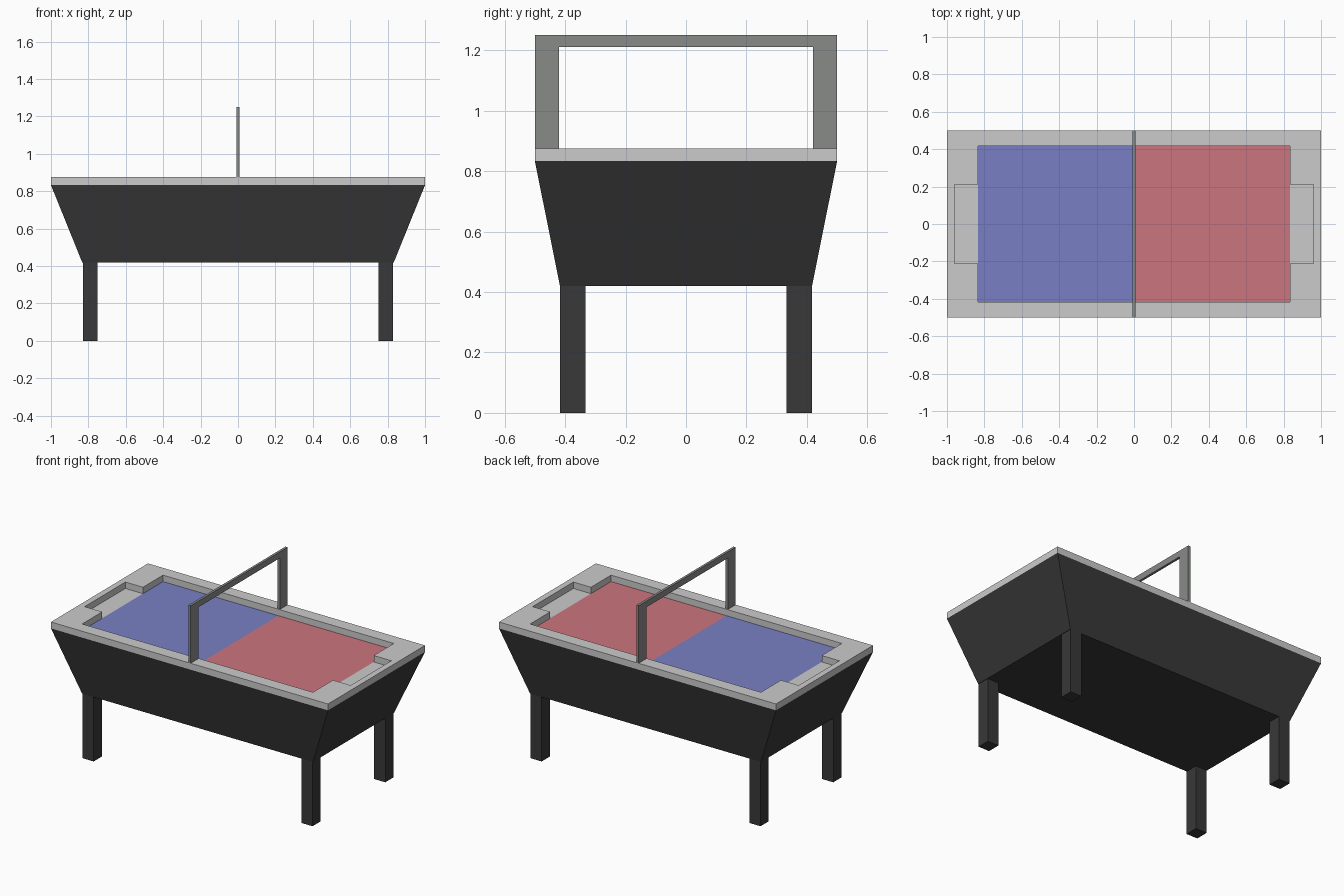
import bpy, bmesh

if "Cube" in bpy.data.objects:
    bpy.data.objects.remove(bpy.data.objects["Cube"])


def material(name, rgb):
    m = bpy.data.materials.new(name)
    m.diffuse_color = (*rgb, 1)
    m.use_nodes = True
    m.node_tree.nodes["Principled BSDF"].inputs["Base Color"].default_value = m.diffuse_color
    return m


BLACK = material("charcoal", (0.04, 0.04, 0.04))
LIGHT = material("light grey", (0.60, 0.60, 0.60))
GREY = material("mid grey", (0.25, 0.26, 0.25))
BLUE = material("blue", (0.19, 0.215, 0.55))
RED = material("red", (0.60, 0.178, 0.205))


def finish(name, bm, mat):
    bmesh.ops.recalc_face_normals(bm, faces=bm.faces)
    me = bpy.data.meshes.new(name)
    bm.to_mesh(me)
    bm.free()
    me.materials.append(mat)
    ob = bpy.data.objects.new(name, me)
    bpy.context.collection.objects.link(ob)
    return ob


def box(name, lo, hi, mat, flare=(1, 1), open_top=False):
    """Box between two corners; flare scales the top outline."""
    bm = bmesh.new()
    bmesh.ops.create_cube(bm, size=1)
    for v in bm.verts:
        top = v.co.z > 0
        v.co = [h if c > 0 else l for c, l, h in zip(v.co, lo, hi)]
        if top:
            v.co.x *= flare[0]
            v.co.y *= flare[1]
    if open_top:
        bm.faces.ensure_lookup_table()
        lid = max(bm.faces, key=lambda f: f.calc_center_median().z)
        bmesh.ops.delete(bm, geom=[lid], context='FACES_ONLY')
    return finish(name, bm, mat)


def extrude(name, faces, vec, mat):
    """Extrude flat polygons (lists of points) along vec into one solid."""
    bm = bmesh.new()
    for pts in faces:
        bm.faces.new([bm.verts.new(p) for p in pts])
    bmesh.ops.remove_doubles(bm, verts=bm.verts, dist=1e-5)
    res = bmesh.ops.extrude_face_region(bm, geom=bm.faces[:], use_keep_orig=True)
    bmesh.ops.translate(bm, vec=vec,
                        verts=[g for g in res["geom"] if isinstance(g, bmesh.types.BMVert)])
    return finish(name, bm, mat)


LEG, DECK, TOP = 0.42, 0.833, 0.875   # heights of underside, playfield, rim
FX, FY = 0.833, 0.417                 # playfield half size
GX, GY = 0.96, 0.21                   # goal pocket reach and half width

# Legs
for sx, side in ((-1, "left"), (1, "right")):
    for sy, end in ((-1, "front"), (1, "back")):
        x = sorted((sx * 0.75, sx * 0.83))
        y = sorted((sy * 0.333, sy * 0.417))
        box(f"{end}_{side}_leg", (x[0], y[0], 0), (x[1], y[1], LEG), BLACK)

# Flared body, closed on top by the rim and playfield
box("body", (-FX, -FY, LEG), (FX, FY, DECK), BLACK, (1 / FX, 0.5 / FY), open_top=True)

# Rim: a grid of cells, leaving out the field and the goal pockets
xs, ys = (-1, -GX, -FX, FX, GX, 1), (-0.5, -FY, -GY, GY, FY, 0.5)
cells = []
for i in range(5):
    for j in range(5):
        field = i == 2 and 1 <= j <= 3
        goal = j == 2 and 1 <= i <= 3
        if not (field or goal):
            a, b, c, d = xs[i], xs[i + 1], ys[j], ys[j + 1]
            cells.append([(a, c, DECK), (b, c, DECK), (b, d, DECK), (a, d, DECK)])
extrude("rim", cells, (0, 0, TOP - DECK), LIGHT)

# Playfield halves and goal pocket floors
z = DECK - 0.006
box("blue_field", (-FX, -FY, z), (0, FY, DECK), BLUE)
box("red_field", (0, -FY, z), (FX, FY, DECK), RED)
box("left_goal_floor", (-GX, -GY, z), (-FX, GY, DECK), LIGHT)
box("right_goal_floor", (FX, -GY, z), (GX, GY, DECK), LIGHT)

# Overhead frame across the middle
outline = [(-0.5, TOP), (-0.5, 1.25), (0.5, 1.25), (0.5, TOP),
           (0.42, TOP), (0.42, 1.21), (-0.42, 1.21), (-0.42, TOP)]
extrude("overhead_frame", [[(-0.008, y, h) for y, h in outline]], (0.016, 0, 0), GREY)
